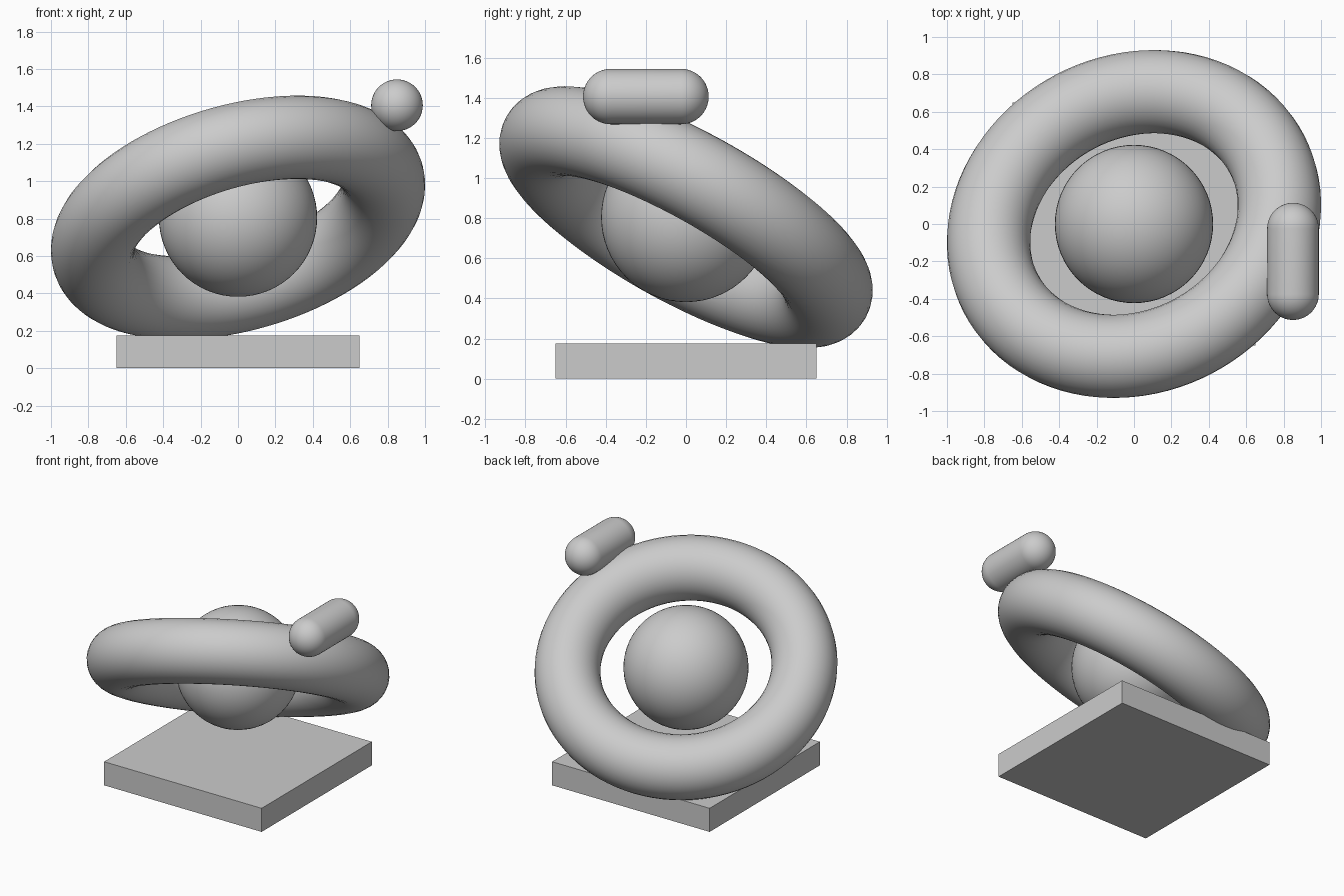
import bpy, bmesh
from math import sin, cos, pi, radians
from mathutils import Vector

if "Cube" in bpy.data.objects:
    bpy.data.objects.remove(bpy.data.objects["Cube"])

CENTRE_Z = 0.805


def lathe(name, profile, centre, axis, steps=64, closed=False):
    """Revolve an (r, h) profile about local z, then point z along axis."""
    bm = bmesh.new()
    vs = [bm.verts.new((r, 0, h)) for r, h in profile]
    pairs = list(zip(vs, vs[1:])) + ([(vs[-1], vs[0])] if closed else [])
    edges = [bm.edges.new(p) for p in pairs]
    bmesh.ops.spin(bm, geom=vs + edges, cent=(0, 0, 0), axis=(0, 0, 1),
                   angle=2 * pi, steps=steps, use_duplicate=False)
    bmesh.ops.remove_doubles(bm, verts=bm.verts[:], dist=1e-4)
    bmesh.ops.recalc_face_normals(bm, faces=bm.faces[:])
    for f in bm.faces:
        f.smooth = True
    mesh = bpy.data.meshes.new(name)
    bm.to_mesh(mesh)
    bm.free()
    ob = bpy.data.objects.new(name, mesh)
    ob.location = centre
    ob.rotation_euler = Vector(axis).to_track_quat('Z', 'Y').to_euler()
    bpy.context.collection.objects.link(ob)
    return ob


def round_end(radius, h, a0, a1, n=16):
    """Arc points for a ball or capsule end."""
    angs = [radians(a0 + (a1 - a0) * i / n) for i in range(n + 1)]
    return [(radius * cos(a), h + radius * sin(a)) for a in angs]


# Square base plate
bpy.ops.mesh.primitive_cube_add(size=1, location=(0, 0, 0.088))
base = bpy.context.object
base.name = "base_plate"
base.scale = (1.3, 1.3, 0.176)

# Central ball
lathe("ball", round_end(0.423, 0, -90, 90, 32), (0, 0, CENTRE_Z), (0, 0, 1))

# Tilted ring around the ball
R, r = 0.803, 0.223
ring = [(R + r * cos(2 * pi * i / 32), r * sin(2 * pi * i / 32)) for i in range(32)]
lathe("ring", ring, (0, 0, CENTRE_Z), (-0.25, 0.473, 0.845), 96, closed=True)

# Capsule resting on the ring, lying along y
cap, half = 0.138, 0.175
profile = round_end(cap, -half, -90, 0) + round_end(cap, half, 0, 90)
lathe("capsule", profile, (0.85, -0.2, 1.406), (0, 1, 0), 48)
